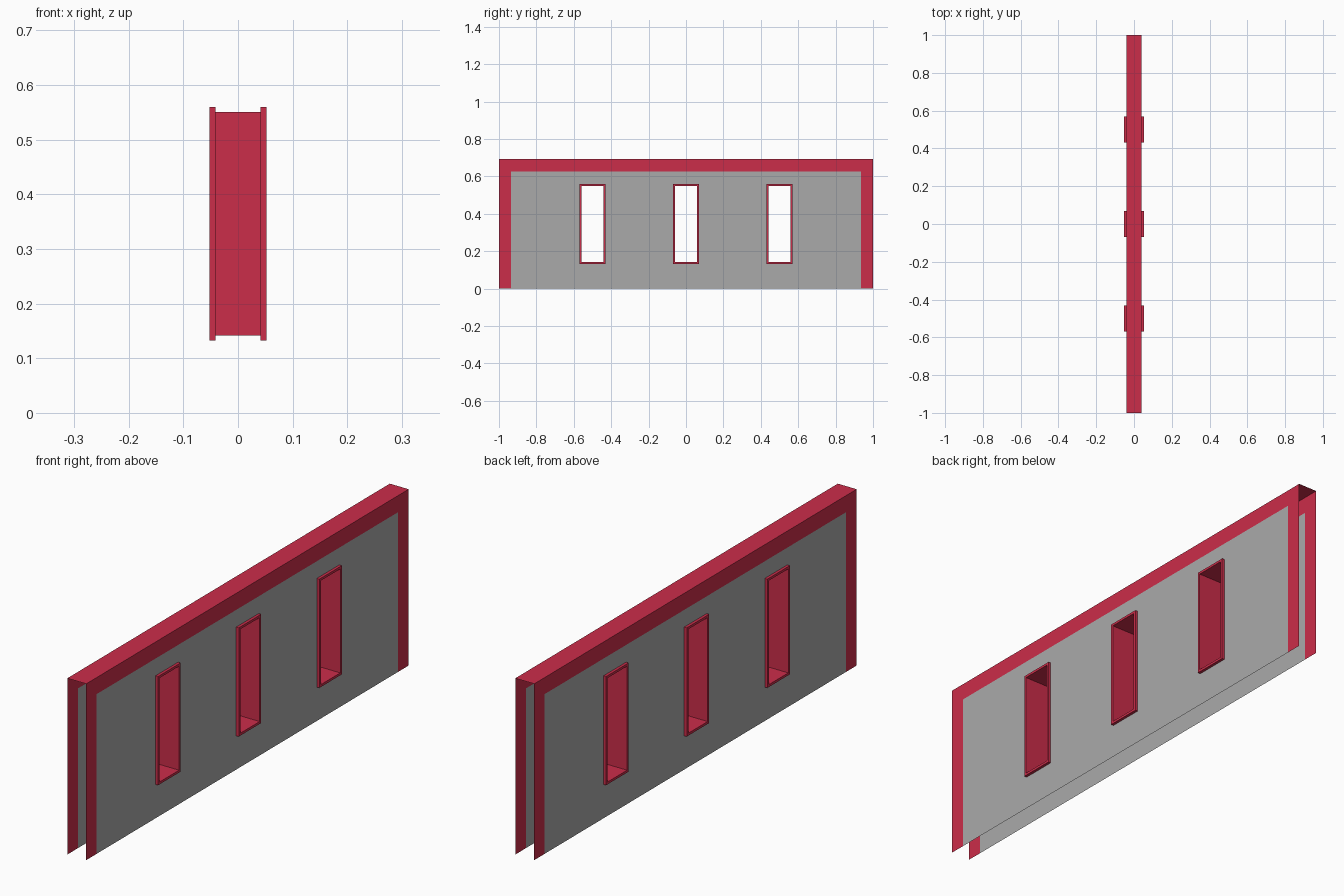
import bpy, bmesh

if "Cube" in bpy.data.objects:
    bpy.data.objects.remove(bpy.data.objects["Cube"])

L, H, X, XF = 1.0, 0.692, 0.041, 0.052   # half length, height, wall half depth, frame half depth
BAND = 0.065                             # width of the red border
CENTRES = (-0.5, 0.0, 0.5)               # window positions along y
HW, Z0, Z1 = 0.06, 0.142, 0.55           # window opening
LIP = 0.0095                             # frame width


def material(name, rgb):
    m = bpy.data.materials.new(name)
    m.diffuse_color = (*rgb, 1)
    m.use_nodes = True
    m.node_tree.nodes["Principled BSDF"].inputs["Base Color"].default_value = m.diffuse_color
    return m


red = material("crimson", (0.6, 0.026, 0.068))
grey = material("light_grey", (0.4, 0.4, 0.4))


def finish(name, bm, mats):
    me = bpy.data.meshes.new(name)
    bm.to_mesh(me)
    bm.free()
    for m in mats:
        me.materials.append(m)
    ob = bpy.data.objects.new(name, me)
    bpy.context.collection.objects.link(ob)
    mod = ob.modifiers.new("Mirror", 'MIRROR')
    mod.use_axis[0] = True
    mod.use_mirror_merge = True
    mod.merge_threshold = 0.0005
    return ob


# wall: open-ended thin shell, window holes left out, red border at top and ends
bm = bmesh.new()
ys = sorted([-L, -L + BAND, L - BAND, L] + [c + s * HW for c in CENTRES for s in (-1, 1)])
zs = [0, Z0, Z1, H - BAND, H]
grid = [[bm.verts.new((X, y, z)) for z in zs] for y in ys]
for i in range(len(ys) - 1):
    for j in range(len(zs) - 1):
        y, z = (ys[i] + ys[i + 1]) / 2, (zs[j] + zs[j + 1]) / 2
        if Z0 < z < Z1 and any(abs(y - c) < HW for c in CENTRES):
            continue
        f = bm.faces.new((grid[i][j], grid[i + 1][j], grid[i + 1][j + 1], grid[i][j + 1]))
        f.material_index = 0 if z > H - BAND or abs(y) > L - BAND else 1
# wall top
mid = [bm.verts.new((0, y, H)) for y in ys]
for i in range(len(ys) - 1):
    bm.faces.new((grid[i][-1], grid[i + 1][-1], mid[i + 1], mid[i]))
finish("wall", bm, [red, grey])


# windows: raised frame running into a tunnel through the wall
def window(name, c):
    bm = bmesh.new()
    rings = []
    for x, lip in ((X, LIP), (XF, LIP), (XF, 0), (0, 0)):
        w, lo, hi = HW + lip, Z0 - lip, Z1 + lip
        rings.append([bm.verts.new((x, c + y, z))
                      for y, z in ((-w, lo), (w, lo), (w, hi), (-w, hi))])
    for a, b in zip(rings, rings[1:]):
        for k in range(4):
            n = (k + 1) % 4
            bm.faces.new((a[k], a[n], b[n], b[k]))
    finish(name, bm, [red])


for n, c in enumerate(CENTRES):
    window(f"window_frame_{n + 1}", c)
